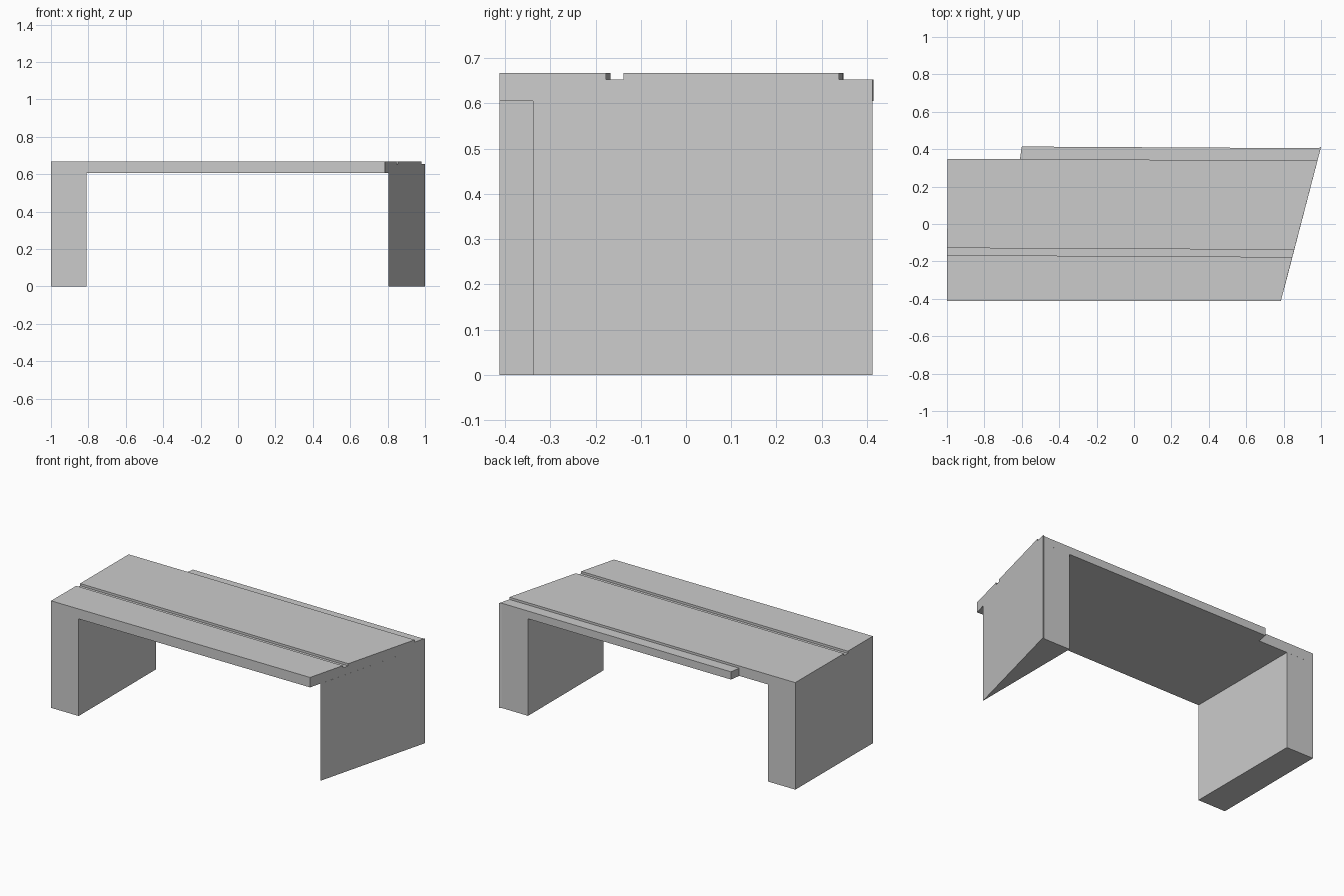
import bpy, bmesh

if "Cube" in bpy.data.objects:
    bpy.data.objects.remove(bpy.data.objects["Cube"])

TOP, STEP, UNDER = 0.667, 0.653, 0.605   # top surface, groove floor, slab underside


def prism(name, outline, z0, z1):
    """Extrude a plan outline (x, y) from z0 to z1."""
    bm = bmesh.new()
    face = bm.faces.new([bm.verts.new((x, y, z0)) for x, y in outline])
    ext = bmesh.ops.extrude_face_region(bm, geom=[face])
    for v in ext["geom"]:
        if isinstance(v, bmesh.types.BMVert):
            v.co.z = z1
    bmesh.ops.recalc_face_normals(bm, faces=bm.faces[:])
    mesh = bpy.data.meshes.new(name)
    bm.to_mesh(mesh)
    bm.free()
    obj = bpy.data.objects.new(name, mesh)
    bpy.context.collection.objects.link(obj)
    return obj


def cut(target, name, outline):
    """Cut a shallow channel with the given plan outline into the top."""
    cutter = prism(name, outline, STEP, TOP + 0.1)
    cutter.hide_render = True
    cutter.hide_set(True)
    mod = target.modifiers.new(name, 'BOOLEAN')
    mod.operation = 'DIFFERENCE'
    mod.solver = 'EXACT'
    mod.object = cutter


# Top slab with slanted right end and back left notch
slab = prism("top_slab", [(-1, -0.412), (0.785, -0.412), (1, 0.412), (0.985, 0.405),
                          (-0.6, 0.414), (-0.61, 0.347), (-0.997, 0.348)], UNDER, TOP)

# Long groove and lowered back strip
cut(slab, "groove_cutter", [(-1.1, -0.166), (1.1, -0.178), (1.1, -0.139), (-1.1, -0.128)])
cut(slab, "back_step_cutter", [(-0.65, 0.3475), (1.1, 0.338), (1.1, 0.6), (-0.65, 0.6)])

# Rectangular left leg and triangular right leg
prism("left_leg", [(-1, -0.412), (-0.81, -0.412), (-0.81, 0.347), (-0.997, 0.348)], 0, UNDER)
prism("right_leg", [(0.805, -0.338), (1, 0.412), (0.985, 0.405), (0.805, 0.406)], 0, UNDER)
